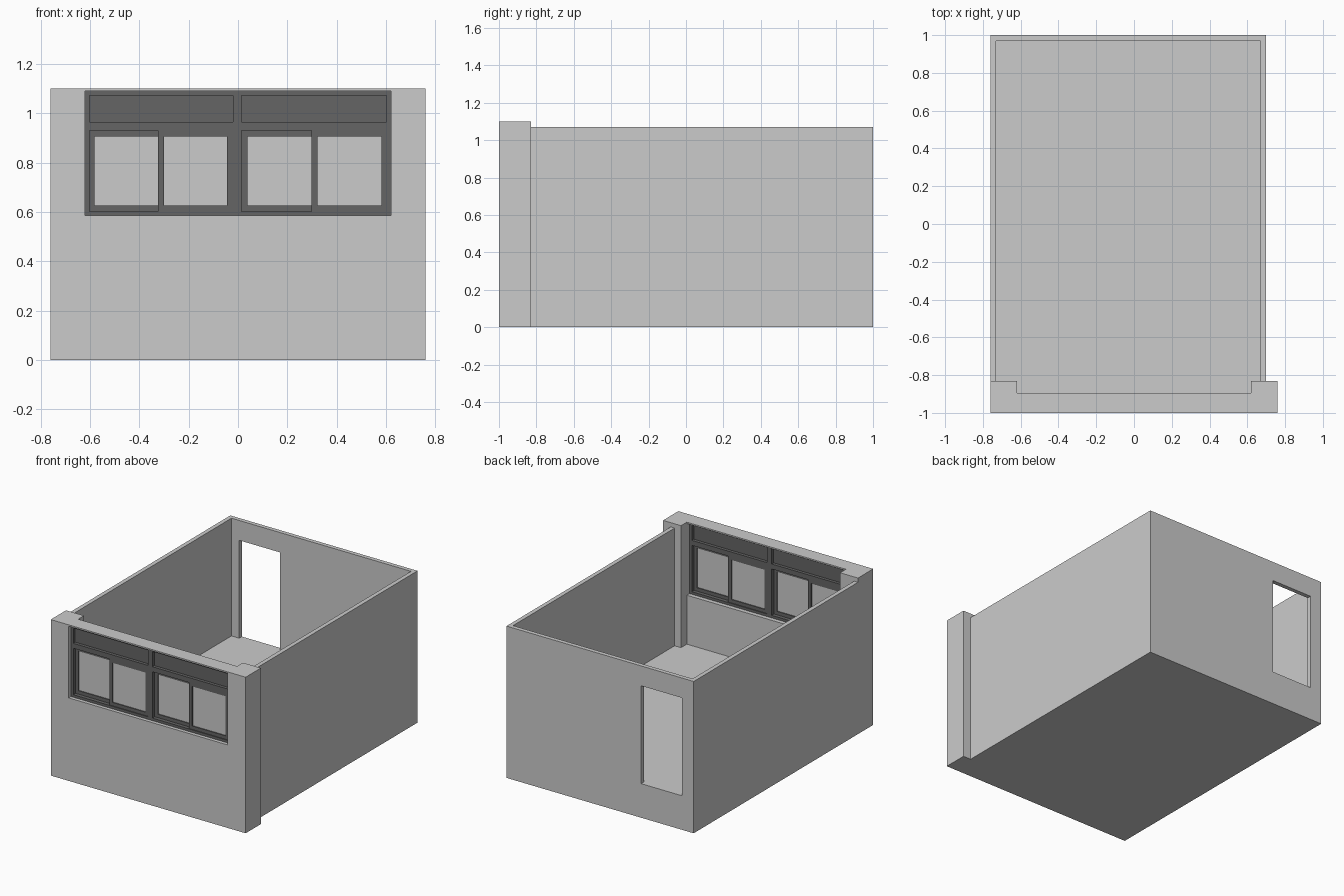
import bpy, bmesh

if "Cube" in bpy.data.objects:
    bpy.data.objects.remove(bpy.data.objects["Cube"])

dark = bpy.data.materials.new("dark_frame")
dark.diffuse_color = (0.13, 0.13, 0.13, 1)
dark.use_nodes = True
dark.node_tree.nodes["Principled BSDF"].inputs["Base Color"].default_value = dark.diffuse_color


def finish(name, bm, mat=None):
    bmesh.ops.recalc_face_normals(bm, faces=bm.faces[:])
    me = bpy.data.meshes.new(name)
    bm.to_mesh(me)
    bm.free()
    ob = bpy.data.objects.new(name, me)
    bpy.context.collection.objects.link(ob)
    if mat:
        me.materials.append(mat)
    return ob


def prism(name, outline, z0, z1, mat=None):
    bm = bmesh.new()
    face = bm.faces.new([bm.verts.new((x, y, z0)) for x, y in outline])
    ext = bmesh.ops.extrude_face_region(bm, geom=[face])
    top = [v for v in ext["geom"] if isinstance(v, bmesh.types.BMVert)]
    bmesh.ops.translate(bm, verts=top, vec=(0, 0, z1 - z0))
    return finish(name, bm, mat)


def box(name, x0, x1, y0, y1, z0, z1, mat=None):
    return prism(name, [(x0, y0), (x1, y0), (x1, y1), (x0, y1)], z0, z1, mat)


def ring(name, x0, x1, y0, y1, z0, z1, t, mat):
    # Rectangular frame with border width t
    bm = bmesh.new()

    def loop(y, d):
        pts = [(x0 + d, z0 + d), (x1 - d, z0 + d), (x1 - d, z1 - d), (x0 + d, z1 - d)]
        return [bm.verts.new((x, y, z)) for x, z in pts]

    loops = [loop(y0, 0), loop(y1, 0), loop(y1, t), loop(y0, t)]
    for a, b in zip(loops, loops[1:] + loops[:1]):
        for i in range(4):
            j = (i + 1) % 4
            bm.faces.new((a[i], a[j], b[j], b[i]))
    return finish(name, bm, mat)


def cut(target, cutter):
    cutter.hide_render = True
    mod = target.modifiers.new("opening", 'BOOLEAN')
    mod.operation = 'DIFFERENCE'
    mod.solver = 'EXACT'
    mod.object = cutter
    bpy.context.view_layer.objects.active = target
    bpy.ops.object.modifier_apply(modifier=mod.name)
    bpy.data.objects.remove(cutter)


# Front wall with a pier at each end
front = prism("front_wall", [(-.76, -1), (.76, -1), (.76, -.83), (.62, -.83),
                             (.62, -.895), (-.62, -.895), (-.62, -.83), (-.76, -.83)], 0, 1.10)
cut(front, box("window_cutter", -.62, .62, -1.1, -.86, .585, 1.09))

# Side and back walls
room = prism("room_walls", [(-.76, -.83), (-.73, -.83), (-.73, .97), (.67, .97),
                            (.67, -.83), (.70, -.83), (.70, 1), (-.76, 1)], 0, 1.07)
cut(room, box("door_cutter", -.67, -.35, .9, 1.1, .24, .93))

# Raised floor, flush with the doorway, fitted between the piers
prism("floor", [(-.62, -.895), (.62, -.895), (.62, -.83), (.67, -.83),
                (.67, .97), (-.73, .97), (-.73, -.83), (-.62, -.83)], 0, .24)

# Window frame
Y0, Y1 = -.975, -.925
ring("window_frame", -.62, .62, Y0, Y1, .585, 1.09, .018, dark)
box("mullion", -.02, .015, Y0, Y1, .603, 1.072, dark)

# Each bay: transom, upper panel and two overlapping sliding sashes
for side, x0, x1, mid in (("left", -.605, -.02, -.3125), ("right", .015, .605, .31)):
    box(side + "_transom", x0, x1, Y0, Y1, .93, .965, dark)
    box(side + "_upper_panel", x0, x1, -.953, -.947, .965, 1.072, dark)
    sashes = (("rear", x0, mid + .0125, -.949, -.931),
              ("front", mid - .0125, x1, -.969, -.951))
    for kind, a, b, ya, yb in sashes:
        ring(f"{side}_{kind}_sash", a, b, ya, yb, .603, .93, .024, dark)
        box(f"{side}_{kind}_pane", a + .024, b - .024, ya + .007, yb - .007, .627, .906)
